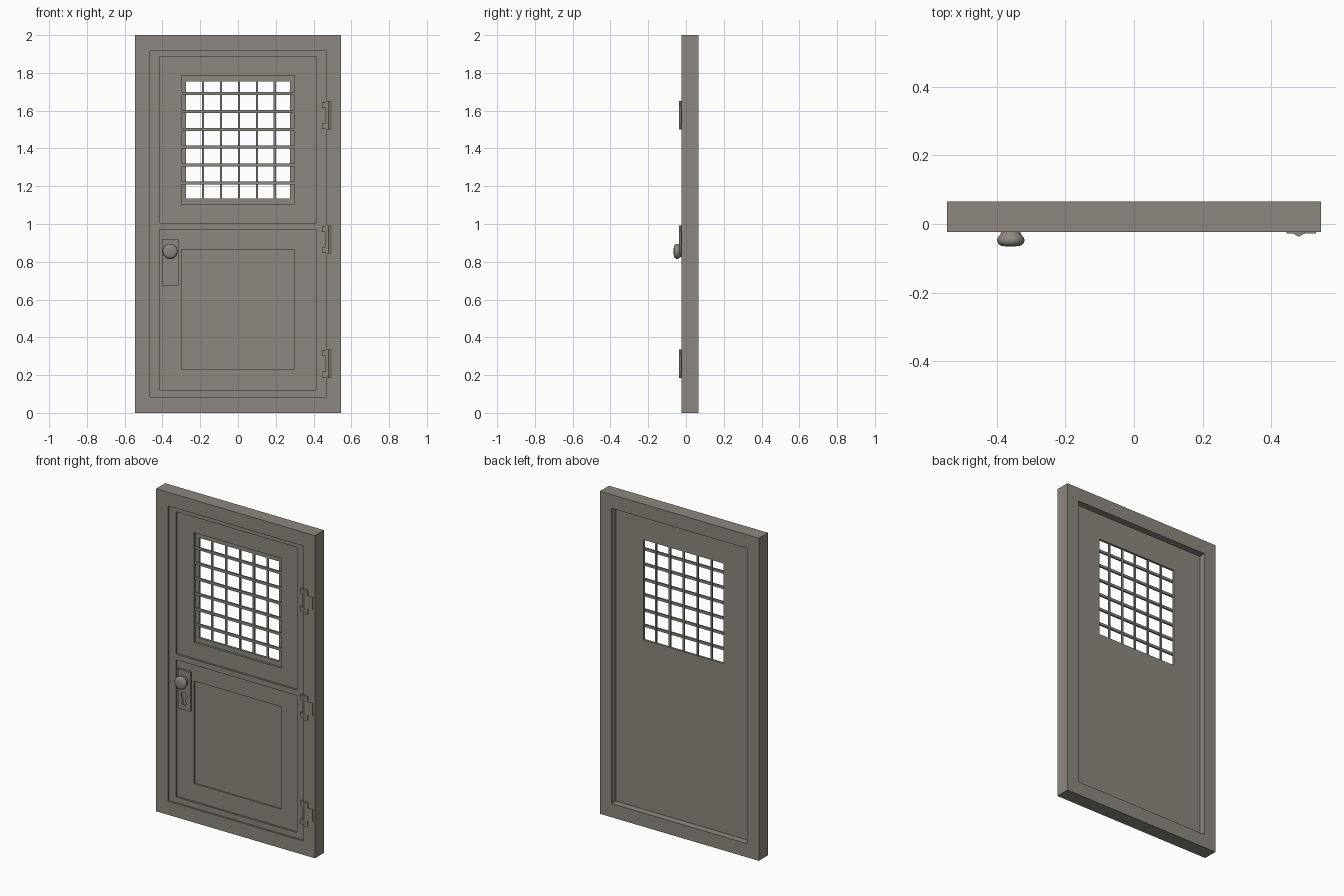
import bpy, bmesh, math
from mathutils import Matrix

if "Cube" in bpy.data.objects:
    bpy.data.objects.remove(bpy.data.objects["Cube"])

mat = bpy.data.materials.new("warm_grey")
mat.diffuse_color = (0.27, 0.25, 0.215, 1)
mat.use_nodes = True
mat.node_tree.nodes["Principled BSDF"].inputs["Base Color"].default_value = mat.diffuse_color


def finish(bm, name, smooth=False):
    bmesh.ops.remove_doubles(bm, verts=bm.verts, dist=1e-5)
    bmesh.ops.recalc_face_normals(bm, faces=bm.faces)
    me = bpy.data.meshes.new(name)
    bm.to_mesh(me)
    bm.free()
    ob = bpy.data.objects.new(name, me)
    bpy.context.collection.objects.link(ob)
    me.materials.append(mat)
    if smooth:
        bpy.ops.object.select_all(action='DESELECT')
        ob.select_set(True)
        bpy.context.view_layer.objects.active = ob
        bpy.ops.object.shade_smooth_by_angle(angle=math.radians(35))
    return ob


def add_box(bm, x0, x1, y0, y1, z0, z1):
    m = Matrix.Translation(((x0+x1)/2, (y0+y1)/2, (z0+z1)/2)) @ Matrix.Diagonal((x1-x0, y1-y0, z1-z0, 1))
    bmesh.ops.create_cube(bm, size=1, matrix=m)


def stepped_slab(name, outer, back, front, steps):
    """Slab whose front steps back inside each (x0, x1, z0, z1, y); y == back cuts through."""
    rects = [outer] + [s[:4] for s in steps]
    xs = sorted({v for r in rects for v in r[:2]})
    zs = sorted({v for r in rects for v in r[2:]})

    def depth(i, j):
        if not (0 <= i < len(xs)-1 and 0 <= j < len(zs)-1):
            return back
        x, z, y = (xs[i]+xs[i+1])/2, (zs[j]+zs[j+1])/2, front
        for a, b, c, d, v in steps:
            if a < x < b and c < z < d:
                y = v
        return y
    bm = bmesh.new()

    def quad(*pts):
        bm.faces.new([bm.verts.new(p) for p in pts])
    for i in range(-1, len(xs)):
        for j in range(-1, len(zs)):
            y = depth(i, j)
            if y != back:
                for v in (y, back):
                    quad((xs[i], v, zs[j]), (xs[i+1], v, zs[j]), (xs[i+1], v, zs[j+1]), (xs[i], v, zs[j+1]))
            # walls where the depth changes
            r, u = depth(i+1, j), depth(i, j+1)
            if r != y:
                x = xs[i+1]
                quad((x, y, zs[j]), (x, r, zs[j]), (x, r, zs[j+1]), (x, y, zs[j+1]))
            if u != y:
                z = zs[j+1]
                quad((xs[i], y, z), (xs[i+1], y, z), (xs[i+1], u, z), (xs[i], u, z))
    return finish(bm, name)


# Outer frame and stepped door leaf
stepped_slab("door_frame", (-.545, .545, 0, 2), .065, -.024, [(-.465, .465, .085, 1.915, .065)])
stepped_slab("door_leaf", (-.465, .465, .085, 1.915), .024, -.014, [
    (-.415, .415, 1.005, 1.888, -.003),     # upper panel
    (-.30, .30, 1.105, 1.785, .01),         # window ledge
    (-.275, .275, 1.135, 1.755, .024),      # window opening
    (-.415, .415, .12, .97, -.003),         # lower panel
    (-.30, .30, .23, .865, .005)])          # inset panel

# Window grille
bm = bmesh.new()
for k in range(6):
    z = 1.217 + k * .0948
    add_box(bm, -.3, .3, .0, .01, z-.008, z+.008)
finish(bm, "horizontal_bars")
bm = bmesh.new()
for k in range(5):
    x = -.185 + k * .095
    add_box(bm, x-.006, x+.006, .01, .018, 1.135, 1.755)
finish(bm, "vertical_bars")

# Hinges: faceted barrel with interleaved leaves
for n, zc in enumerate((.26, .918, 1.575)):
    bm = bmesh.new()
    prof = [(.463, -.02), (.463, -.027), (.472, -.033), (.48, -.037), (.488, -.033), (.497, -.027), (.497, -.02)]
    rings = [[bm.verts.new((x, y, zc+dz)) for x, y in prof] for dz in (-.075, .075)]
    for a in range(7):
        b = (a+1) % 7
        bm.faces.new((rings[0][a], rings[0][b], rings[1][b], rings[1][a]))
    for r in rings:
        bm.faces.new(r)
    add_box(bm, .49, .53, -.027, -.023, zc-.04, zc+.04)
    for s in (-1, 1):
        za, zb = sorted((zc+s*.04, zc+s*.072))
        add_box(bm, .445, .466, -.027, -.013, za, zb)
    finish(bm, "hinge_%d" % (n+1))

# Lock plate with a keyhole recess
bm = bmesh.new()
add_box(bm, -.402, -.316, -.016, -.002, .675, .92)
plate = finish(bm, "lock_plate")
bm = bmesh.new()
pts = [(-.359 + .02*math.cos(math.radians(a)), .762 + .02*math.sin(math.radians(a))) for a in range(-60, 241, 20)]
pts += [(-.373, .705), (-.345, .705)]
layers = [[bm.verts.new((x, y, z)) for x, z in pts] for y in (-.03, -.009)]
for a in range(len(pts)):
    b = (a+1) % len(pts)
    bm.faces.new((layers[0][a], layers[0][b], layers[1][b], layers[1][a]))
for r in layers:
    bm.faces.new(r)
cutter = finish(bm, "keyhole_cutter")
cutter.hide_render = True
cutter.hide_viewport = True
mod = plate.modifiers.new("keyhole", 'BOOLEAN')
mod.operation, mod.object, mod.solver = 'DIFFERENCE', cutter, 'EXACT'

# Turned door knob, lathed around the y axis
bm = bmesh.new()
prof = [(.029, -.010), (.029, -.028), (.033, -.034), (.038, -.039), (.040, -.046),
        (.039, -.053), (.034, -.060), (.029, -.063), (.016, -.065), (0, -.065)]
vs = [bm.verts.new((-.359 + r, y, .855)) for r, y in prof]
es = [bm.edges.new(p) for p in zip(vs, vs[1:])]
bmesh.ops.spin(bm, geom=vs + es, cent=(-.359, 0, .855), axis=(0, 1, 0), angle=math.tau, steps=32)
finish(bm, "door_knob", True)
